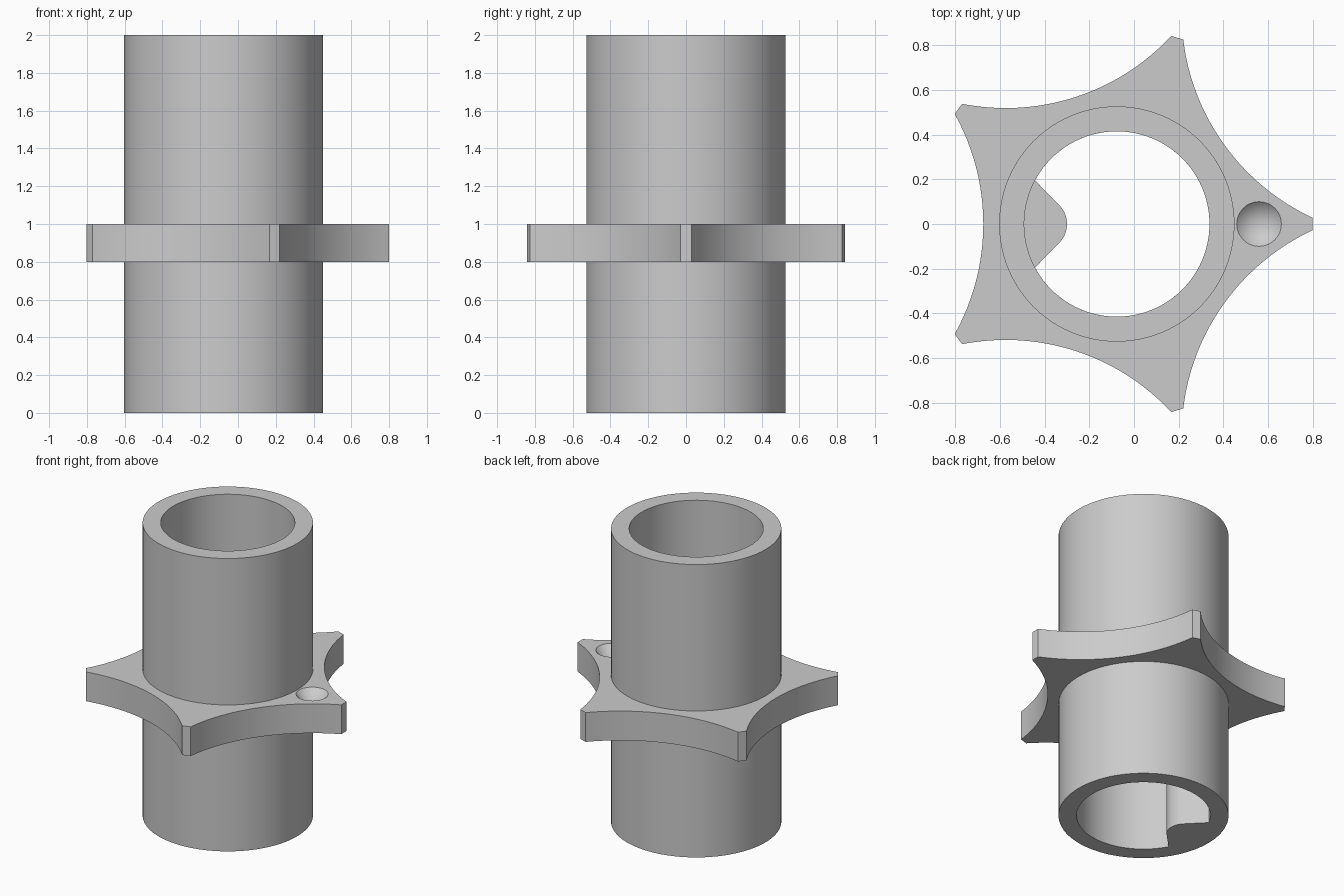
import bpy
import bmesh
from math import sin, cos, pi, radians, asin, atan2

default = bpy.data.objects.get("Cube")
if default:
    bpy.data.objects.remove(default, do_unlink=True)

CX = -0.077                       # axis of the tube
R_OUT, R_IN = 0.527, 0.415
TIP_R, TIP_HALF, WAIST_R = 0.877, 0.028, 0.598
KEY_TOP = 1.0
SEGMENTS = 96

grey = bpy.data.materials.new("plain grey")
grey.use_nodes = True
colour = (0.6, 0.6, 0.6, 1)
grey.diffuse_color = colour
grey.node_tree.nodes["Principled BSDF"].inputs["Base Color"].default_value = colour


def arc(cx, cy, r, a0, a1, n):
    return [(cx + r * cos(a0 + (a1 - a0) * i / n),
             cy + r * sin(a0 + (a1 - a0) * i / n)) for i in range(n + 1)]


def finish(bm, name):
    bmesh.ops.recalc_face_normals(bm, faces=bm.faces)
    mesh = bpy.data.meshes.new(name)
    bm.to_mesh(mesh)
    bm.free()
    mesh.materials.append(grey)
    obj = bpy.data.objects.new(name, mesh)
    bpy.context.collection.objects.link(obj)
    return obj


def prism(name, outline, z0, z1):
    """Extrude a closed outline, given about the tube axis."""
    bm = bmesh.new()
    face = bm.faces.new([bm.verts.new((x + CX, y, z0)) for x, y in outline])
    top = bmesh.ops.extrude_face_region(bm, geom=[face])["geom"]
    verts = [v for v in top if isinstance(v, bmesh.types.BMVert)]
    bmesh.ops.translate(bm, verts=verts, vec=(0, 0, z1 - z0))
    return finish(bm, name)


def combine(target, other, operation):
    mod = target.modifiers.new(operation, "BOOLEAN")
    mod.object, mod.operation, mod.solver = other, operation, "EXACT"
    bpy.context.view_layer.objects.active = target
    bpy.ops.object.modifier_apply(modifier=mod.name)
    bpy.data.objects.remove(other, do_unlink=True)


# Five-pointed flange with hollowed sides and blunt tips
def star_outline():
    half = radians(36)
    ex = TIP_R * cos(half) + TIP_HALF * sin(half)
    ey = TIP_R * sin(half) - TIP_HALF * cos(half)
    sag = ex - WAIST_R
    radius = (ey * ey + sag * sag) / (2 * sag)
    spread = asin(ey / radius)
    side = arc(WAIST_R + radius, 0, radius, pi + spread, pi - spread, 24)
    points = []
    for k in range(5):
        t = half + k * 2 * half
        points += [(x * cos(t) - y * sin(t), x * sin(t) + y * cos(t)) for x, y in side]
    return points


def circle(r):
    return arc(0, 0, r, 0, 2 * pi, SEGMENTS)[:-1]


# Bore outline with a rounded key reaching in from the -x side
def keyed_outline():
    key_x, key_r = -0.343, 0.12
    root = pi - atan2(0.195, 0.366)
    wall = arc(0, 0, R_IN, -root, root, 80)
    nose = arc(key_x, 0, key_r, pi / 4, -pi / 4, 16)
    return wall + nose


body = prism("flanged_tube", circle(R_OUT), 0, 2)
combine(body, prism("star_flange", star_outline(), 0.8, 1.0), "UNION")
combine(body, prism("keyed_bore", keyed_outline(), -0.1, KEY_TOP), "DIFFERENCE")
combine(body, prism("plain_bore", circle(R_IN), KEY_TOP - 0.01, 2.1), "DIFFERENCE")

# Conical dimple on one arm
bm = bmesh.new()
bmesh.ops.create_cone(bm, cap_ends=True, segments=48, radius1=0, radius2=0.11, depth=0.11)
bmesh.ops.remove_doubles(bm, verts=bm.verts, dist=1e-5)
bmesh.ops.translate(bm, verts=bm.verts, vec=(0.56, 0, 0.955))
combine(body, finish(bm, "dimple"), "DIFFERENCE")

bpy.ops.object.select_all(action="DESELECT")
body.select_set(True)
bpy.context.view_layer.objects.active = body
bpy.ops.object.shade_smooth_by_angle(angle=radians(25))
